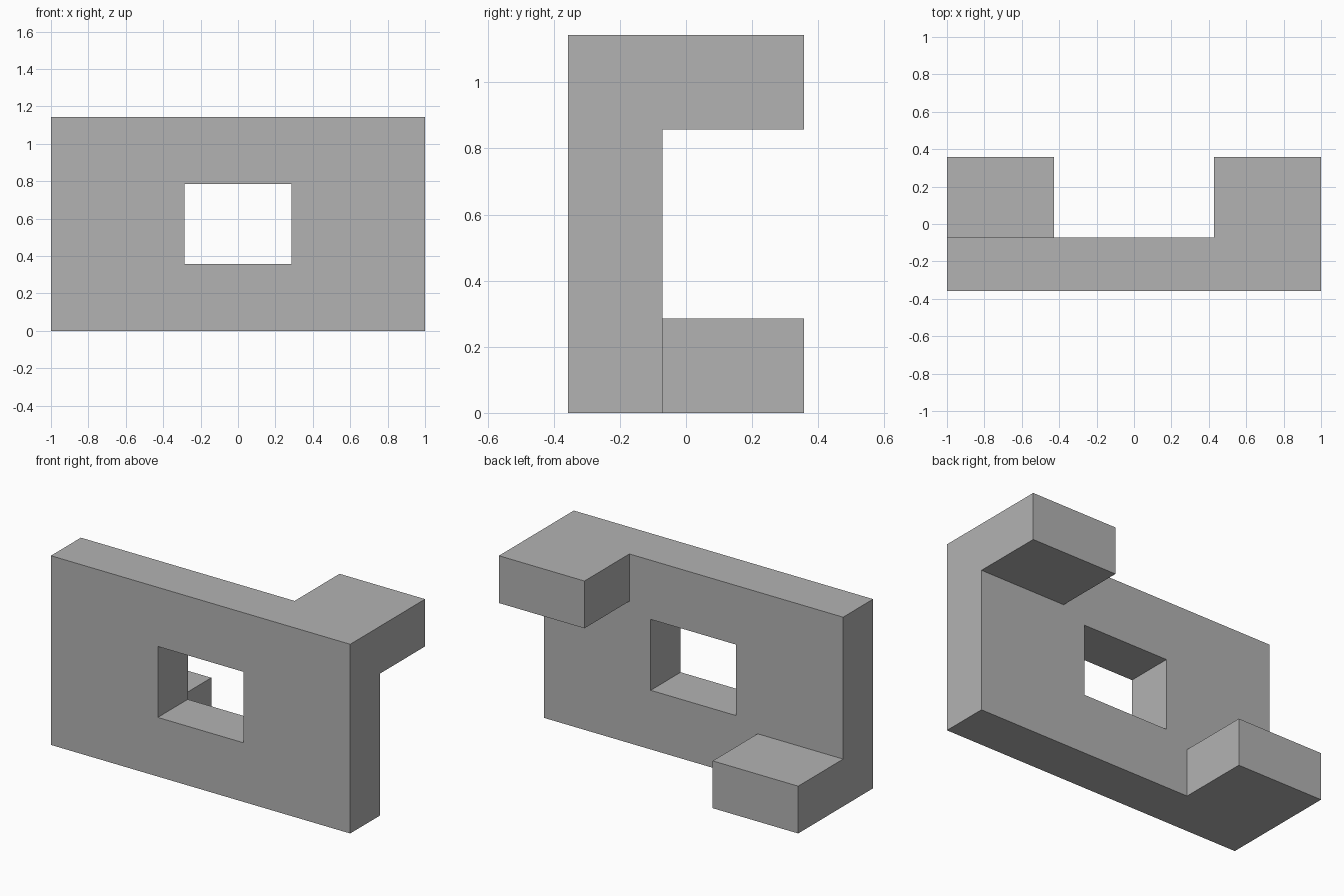
import bpy

default = bpy.data.objects.get("Cube")
if default:
    bpy.data.objects.remove(default, do_unlink=True)

U = 1 / 7  # module that all sizes follow

grey = bpy.data.materials.new("plain_grey")
grey.use_nodes = True
colour = (0.45, 0.45, 0.45, 1)
grey.diffuse_color = colour
grey.node_tree.nodes["Principled BSDF"].inputs["Base Color"].default_value = colour


def box(name, low, high):
    """Box between two corners given in modules."""
    bpy.ops.mesh.primitive_cube_add(size=1)
    ob = bpy.context.object
    ob.name = name
    ob.data.materials.append(grey)
    for v in ob.data.vertices:
        v.co = [(h if c > 0 else l) * U for c, l, h in zip(v.co, low, high)]
    return ob


def combine(target, tool, operation):
    """Apply a boolean and discard the tool."""
    mod = target.modifiers.new(tool.name, "BOOLEAN")
    mod.object, mod.operation, mod.solver = tool, operation, "EXACT"
    bpy.context.view_layer.objects.active = target
    bpy.ops.object.modifier_apply(modifier=mod.name)
    bpy.data.objects.remove(tool, do_unlink=True)


# Upright plate with a rectangular window
plate = box("bracket_plate", (-7, -2.5, 0), (7, -0.5, 8))
combine(plate, box("window", (-2, -4, 2.5), (2, 1, 5.5)), "DIFFERENCE")

# Blocks on the back: upper left and lower right, rooted inside the plate
combine(plate, box("upper_block", (3, -1.5, 6), (7, 2.5, 8)), "UNION")
combine(plate, box("lower_block", (-7, -1.5, 0), (-3, 2.5, 2)), "UNION")
